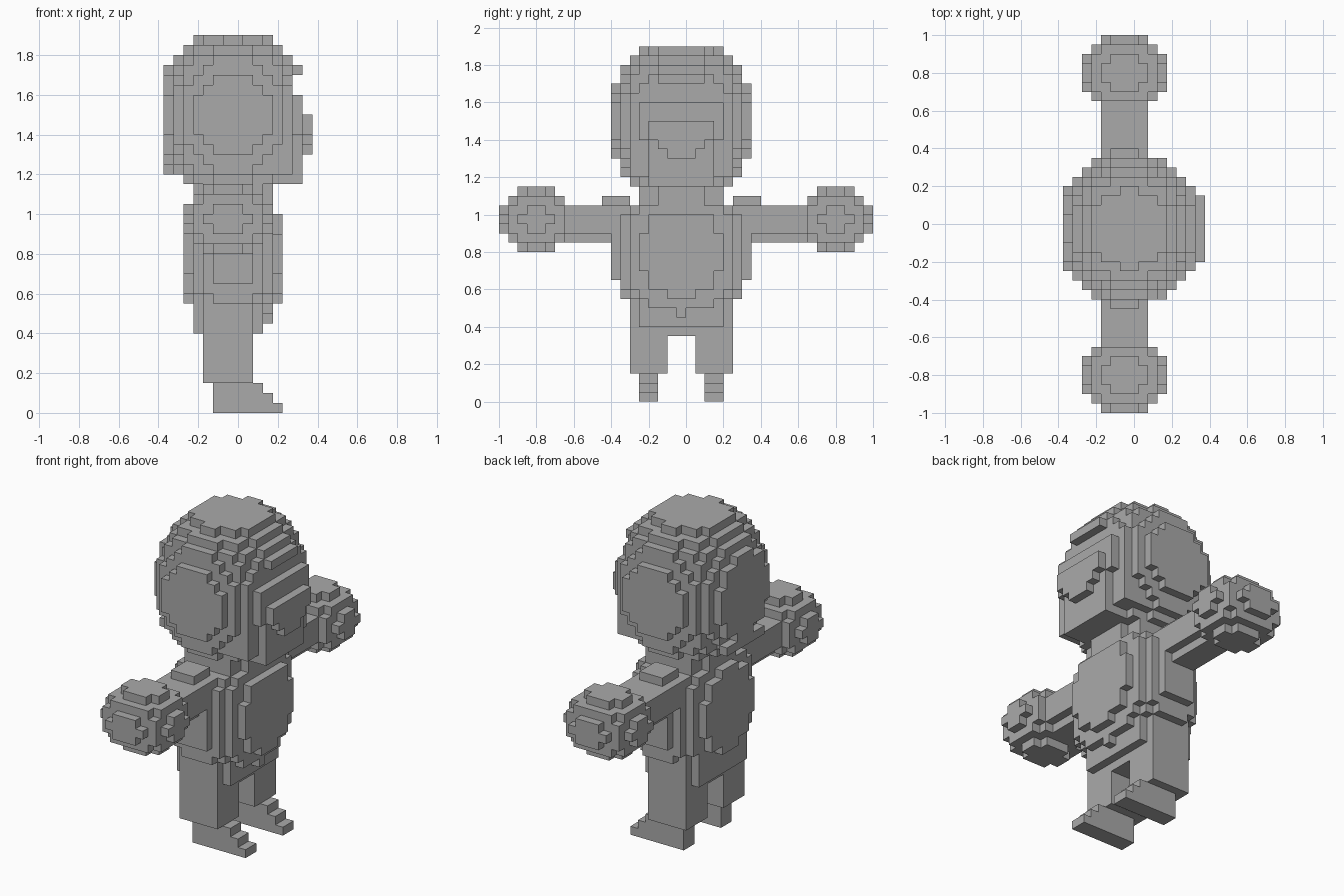
import bpy
import bmesh
from itertools import product
from mathutils import Vector

UNIT = 0.05  # edge length of one block

default_cube = bpy.data.objects.get("Cube")
if default_cube:
    bpy.data.objects.remove(default_cube, do_unlink=True)

grey = bpy.data.materials.new("plain grey")
grey.use_nodes = True
tone = (0.4, 0.4, 0.4, 1.0)
grey.diffuse_color = tone
grey.node_tree.nodes["Principled BSDF"].inputs["Base Color"].default_value = tone


def cell_center(cell):
    """Blocks are centred on x = 0 and rest on the y and z grid lines."""
    i, j, k = cell
    return Vector((i, j + 0.5, k + 0.5)) * UNIT


def block(xs, ys, zs):
    """Cells of a box, given inclusive index ranges."""
    return set(product(*(range(low, high + 1) for low, high in (xs, ys, zs))))


def ellipsoid(center, radii, region):
    """Cells of the region whose centres lie inside an ellipsoid."""
    def inside(cell):
        offset = cell_center(cell) - Vector(center)
        return sum((d / r) ** 2 for d, r in zip(offset, radii)) <= 1
    return {cell for cell in region if inside(cell)}


def build(name, cells):
    """Turn a set of cells into one mesh made of its outer faces."""
    bm = bmesh.new()
    corners = {}

    def corner(point):
        key = tuple(round(c * 1000) for c in point)
        if key not in corners:
            corners[key] = bm.verts.new(point)
        return corners[key]

    half = UNIT / 2
    for cell in sorted(cells):
        for axis, side in product(range(3), (-1, 1)):
            neighbour = list(cell)
            neighbour[axis] += side
            if tuple(neighbour) in cells:
                continue
            normal, u, v = Vector(), Vector(), Vector()
            normal[axis] = side * half
            u[(axis + 1) % 3] = half
            v[(axis + 2) % 3] = half * side
            mid = cell_center(cell) + normal
            ring = (mid - u - v, mid + u - v, mid + u + v, mid - u + v)
            bm.faces.new([corner(p) for p in ring])
    bmesh.ops.dissolve_limit(bm, angle_limit=0.01, verts=bm.verts, edges=bm.edges)
    mesh = bpy.data.meshes.new(name)
    bm.to_mesh(mesh)
    bm.free()
    mesh.materials.append(grey)
    obj = bpy.data.objects.new(name, mesh)
    bpy.context.collection.objects.link(obj)
    return obj


# Head: clipped ellipsoid with a hollow under the brow
head = ellipsoid((-0.025, -0.025, 1.5), (0.39, 0.4, 0.44),
                 block((-7, 6), (-8, 6), (22, 37)))
head -= block((6, 6), (-4, 2), (32, 33))
head |= block((6, 6), (-3, 1), (34, 34))   # brow
head |= block((-7, -7), (-4, 2), (24, 24))  # nape
head |= block((0, 5), (-6, 4), (24, 29))   # cheeks
head |= block((4, 6), (-4, 2), (23, 29))   # jaw
build("head", head)

# Muzzle tapering downwards
muzzle = (block((7, 7), (-4, 2), (28, 29)) | block((7, 7), (-3, 1), (27, 27))
          | block((7, 7), (-2, 0), (26, 26)))
build("muzzle", muzzle)

# Neck
build("neck", block((-4, 3), (-3, 1), (20, 22)) | block((-3, 2), (-5, 3), (20, 22)))

# Torso with hips
torso = ellipsoid((-0.025, -0.025, 0.8), (0.28, 0.385, 0.42),
                  block((-5, 4), (-8, 6), (8, 20)))
torso -= block((4, 4), (-8, 6), (20, 20))
torso |= block((-4, 2), (-5, 3), (8, 10)) | block((-3, 1), (-6, 4), (7, 10))
build("torso", torso)


def mirrored(ys, side, shift):
    """Mirror a y index range to the -y side, moved by whole cells."""
    return ys if side > 0 else (-1 - ys[1] - shift, -1 - ys[0] - shift)


for side, label in ((-1, "front"), (1, "rear")):
    # Arm with raised shoulder and narrower underside
    arm = block((-3, 1), mirrored((4, 12), side, 0), (18, 20))
    arm |= block((-2, 0), mirrored((4, 12), side, 0), (17, 17))
    arm |= block((-2, 0), mirrored((5, 7), side, 1), (21, 21))
    build(label + "_arm", arm)

    # Round hand
    build(label + "_hand", ellipsoid((-0.05, side * 0.8, 0.975), (0.225, 0.2, 0.175),
                                     block((-7, 5), mirrored((11, 20), side, 0), (14, 24))))

    # Leg
    build(label + "_leg", block((-3, 1), mirrored((1, 4), side, 1), (3, 7)))

    # Stepped foot
    foot = set()
    for level in range(3):
        foot |= block((-2, 4 - level), mirrored((2, 3), side, 1), (level, level))
    build(label + "_foot", foot)
